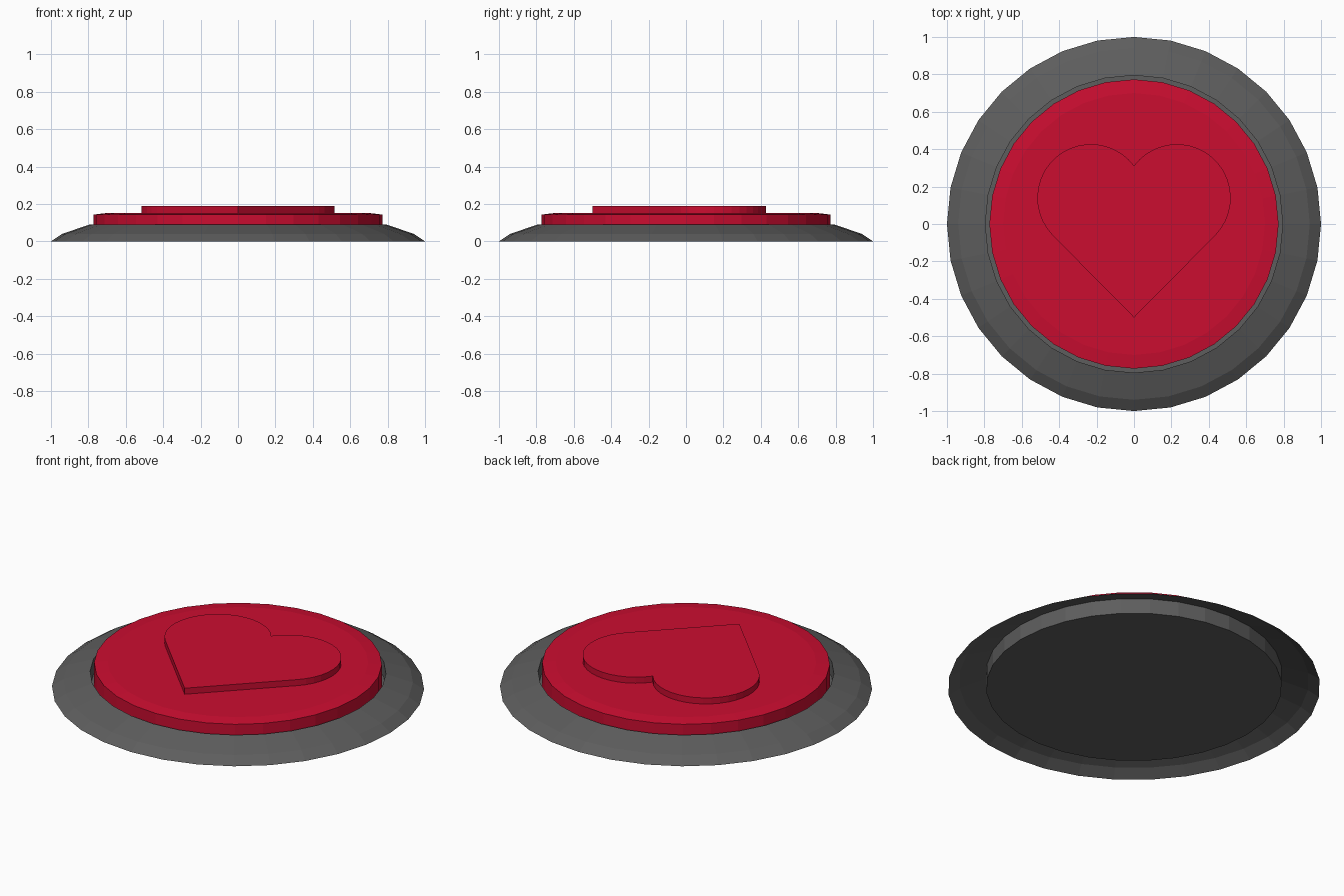
import bpy, bmesh
from math import sin, cos, pi, radians, atan2, sqrt

if "Cube" in bpy.data.objects:
    bpy.data.objects.remove(bpy.data.objects["Cube"])

SIDES = 32


def material(name, rgb):
    m = bpy.data.materials.new(name)
    m.diffuse_color = (*rgb, 1)
    m.use_nodes = True
    m.node_tree.nodes["Principled BSDF"].inputs["Base Color"].default_value = m.diffuse_color
    return m


def finish(name, bm, mat):
    me = bpy.data.meshes.new(name)
    bm.to_mesh(me)
    bm.free()
    me.materials.append(mat)
    ob = bpy.data.objects.new(name, me)
    bpy.context.collection.objects.link(ob)
    return ob


def lathe(name, profile, mat, cap_first=False, cap_last=False):
    """Revolve (radius, z) points around the z axis."""
    bm = bmesh.new()
    rings = [[bm.verts.new((r * cos(2 * pi * i / SIDES), r * sin(2 * pi * i / SIDES), z))
              for i in range(SIDES)] for r, z in profile]
    for a, b in zip(rings, rings[1:]):
        for i in range(SIDES):
            j = (i + 1) % SIDES
            bm.faces.new((a[i], a[j], b[j], b[i]))
    if cap_first:
        bm.faces.new(rings[0][::-1])
    if cap_last:
        bm.faces.new(rings[-1])
    return finish(name, bm, mat)


grey = material("dark_grey", (0.11, 0.11, 0.11))
red = material("red", (0.6, 0.004, 0.03))

# Base: hollow sloped rim with a round well closed at the bottom
lathe("base", [(1, 0), (0.94, 0.04), (0.795, 0.09), (0.795, 0)], grey, cap_last=True)

# Button: disc with a slightly bevelled top edge
lathe("button", [(0.773, 0.003), (0.773, 0.143), (0.70, 0.152)], red, cap_last=True)

# Raised heart: two arcs running into 45 degree sides
cx, cy, rad, n = 0.23, 0.14, 0.287, 20
start, end = -pi / 4, pi - atan2(sqrt(rad**2 - cx**2), cx)
right = [(cx + rad * cos(start + (end - start) * i / n),
          cy + rad * sin(start + (end - start) * i / n)) for i in range(n + 1)]
left = [(-x, y) for x, y in reversed(right[:-1])]
outline = [(0, -0.5)] + right + left

bm = bmesh.new()
face = bm.faces.new([bm.verts.new((x, y, 0.15)) for x, y in outline])
top = bmesh.ops.extrude_face_region(bm, geom=[face])["geom"]
bmesh.ops.translate(bm, vec=(0, 0, 0.038),
                    verts=[v for v in top if isinstance(v, bmesh.types.BMVert)])
bmesh.ops.recalc_face_normals(bm, faces=bm.faces)
finish("heart", bm, red)
